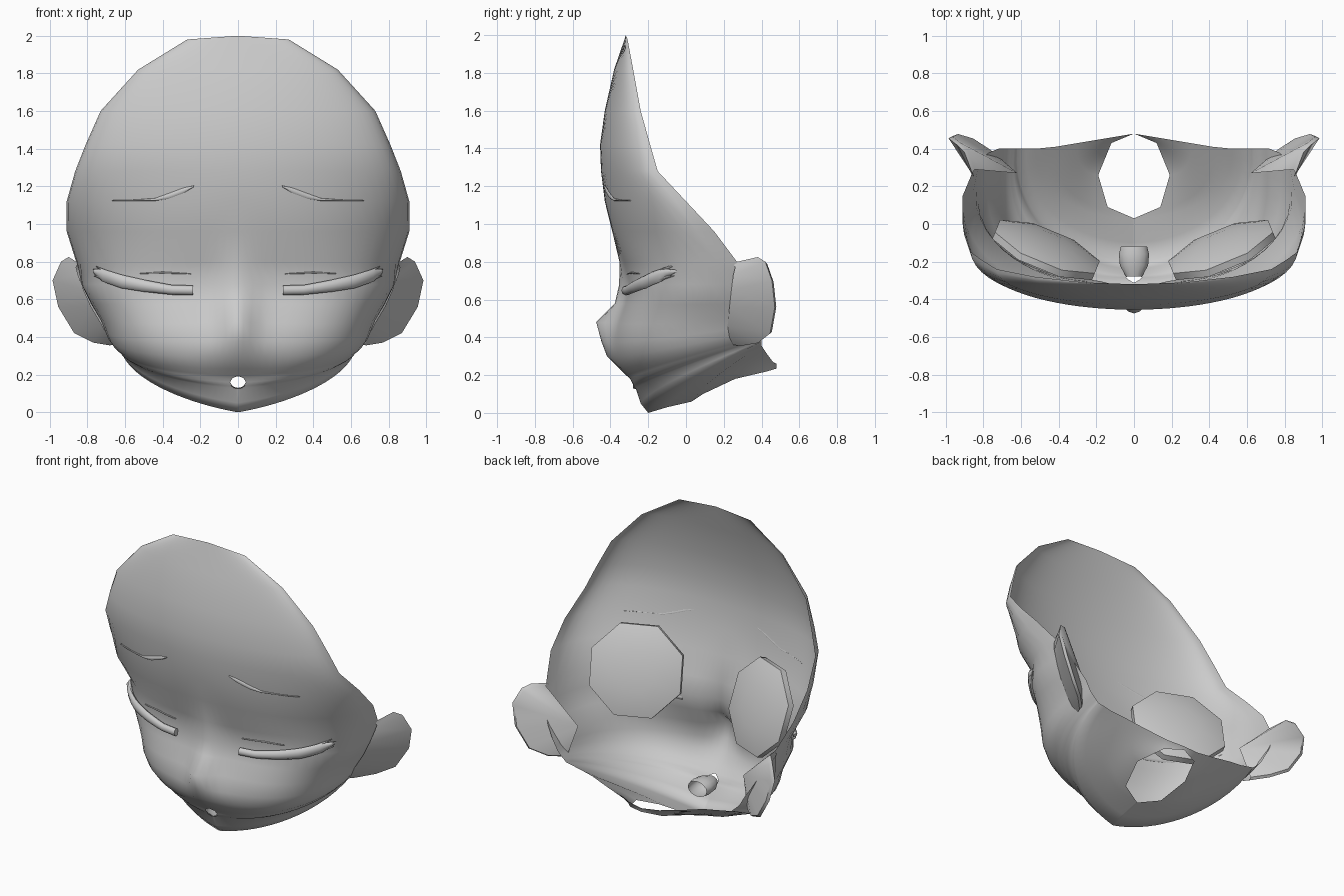
import bpy, bmesh, math
from mathutils import Vector
from mathutils.bvhtree import BVHTree

cube = bpy.data.objects.get("Cube")
if cube:
    bpy.data.objects.remove(cube, do_unlink=True)

# The single clay colour
clay = bpy.data.materials.new("clay_grey")
clay.use_nodes = True
CLAY = (0.6, 0.6, 0.6, 1)
clay.diffuse_color = CLAY
for node in clay.node_tree.nodes:
    if node.type == 'BSDF_PRINCIPLED':
        node.inputs["Base Color"].default_value = CLAY
        node.inputs["Roughness"].default_value = 0.7


def make_part(name, verts, faces, angle=60):
    """Create a mirrored, smooth shaded part from its +x half."""
    mesh = bpy.data.meshes.new(name)
    mesh.from_pydata([tuple(v) for v in verts], [], faces)
    bm = bmesh.new()
    bm.from_mesh(mesh)
    bmesh.ops.remove_doubles(bm, verts=bm.verts, dist=0.0005)
    bm.to_mesh(mesh)
    bm.free()
    mesh.materials.append(clay)
    obj = bpy.data.objects.new(name, mesh)
    bpy.context.collection.objects.link(obj)
    mirror = obj.modifiers.new("mirror", 'MIRROR')
    mirror.merge_threshold = 0.001
    bpy.ops.object.select_all(action='DESELECT')
    obj.select_set(True)
    bpy.context.view_layer.objects.active = obj
    bpy.ops.object.shade_smooth_by_angle(angle=math.radians(angle))
    return obj


def grid_faces(rows, cols, closed=False):
    """Quads joining consecutive rows of equal length."""
    faces = []
    for i in range(rows - 1):
        for j in range(cols if closed else cols - 1):
            k = (j + 1) % cols
            faces.append((i * cols + j, (i + 1) * cols + j,
                          (i + 1) * cols + k, i * cols + k))
    return faces


# Face shell: forehead rows as (height, front y, rim x, rim y)
forehead = [(2, -.32, 0, -.32), (1.98, -.325, .27, -.31),
            (1.82, -.38, .53, -.28), (1.6, -.43, .73, -.24),
            (1.42, -.455, .81, -.19), (1.28, -.45, .865, -.15),
            (1.12, -.43, .91, 0), (.96, -.39, .91, .15),
            (.8, -.335, .86, .27)]

# Open rim behind the cheeks and jaw, down to the nape
rim = [Vector(p) for p in [
    (.82, .34, .68), (.77, .38, .58), (.72, .40, .5), (.68, .40, .43),
    (.62, .40, .375), (.52, .40, .355), (.42, .41, .34), (.30, .43, .31),
    (.12, .46, .27), (0, .48, .26)]]

# Lower rows as (start x, y, z, position along rim, corner y, corner z,
# power); a start off the midline leaves the mouth and neck openings
jaw = [(0, -.30, .68, 0, -.305, .68, .75),
       (0, -.325, .58, 1, -.33, .565, .75),
       (0, -.365, .48, 2, -.365, .455, .76),
       (0, -.385, .38, 2.5, -.38, .355, .78),
       (0, -.375, .30, 2.9, -.365, .28, .81),
       (0, -.34, .23, 3.2, -.335, .235, .84),
       (0, -.31, .195, 3.4, -.31, .215, .87),
       (.03, -.295, .18, 3.5, -.295, .205, .9),
       (.042, -.285, .16, 3.6, -.28, .195, .92),
       (.03, -.275, .14, 3.7, -.265, .185, .95),
       (0, -.265, .125, 3.8, -.25, .175, .97),
       (0, -.24, .05, 3.9, -.21, .145, 1),
       (0, -.2, 0, 4, -.16, .12, 1),
       (0, -.1, .03, 4.5, -.08, .12, 1),
       (0, .03, .06, 5, .03, .13, 1),
       (.14, .09, .1, 6, .1, .17, 1),
       (.19, .26, .18, 7, .27, .23, 1),
       (.12, .43, .22, 8, .43, .24, 1),
       (0, .48, .235, 9, .48, .25, 1)]

COLS = 21


def face_row(start, end, corner, power):
    """Quarter superellipse from the midline to the rim."""
    centre = start + end - corner
    row = []
    for j in range(COLS):
        a = (j / (COLS - 1)) ** 1.6 * math.pi / 2
        c, s = max(math.cos(a), 0) ** power, math.sin(a) ** power
        row.append(centre + (start - centre) * c + (end - centre) * s)
    return row


def bump(v, height, z, width, tall):
    """Forward push of a small mound on the midline."""
    return height * math.exp(-(v.x / width) ** 2 - ((v.z - z) / tall) ** 2)


shell = []
for z, y, rx, ry in forehead:
    power = 1 if z > 1 else .85
    shell += face_row(Vector((0, y, z)), Vector((rx, ry, z)),
                      Vector((rx, y, z)), power)
for x, y, z, t, corner_y, corner_z, power in jaw:
    i = min(int(t), len(rim) - 2)
    end = rim[i].lerp(rim[i + 1], t - i)
    shell += face_row(Vector((x, y, z)), end,
                      Vector((end.x * 1.1, corner_y, corner_z)), power)
for v in shell:
    if v.y < -.2:  # button nose, its bridge and the upper lip
        v.y -= (bump(v, .1, .475, .09, .075) + bump(v, .055, .66, .12, .13)
                + bump(v, .055, .34, .15, .08))
shell_faces = grid_faces(len(forehead) + len(jaw), COLS)
make_part("face_shell", shell, shell_faces, angle=80)
surface = BVHTree.FromPolygons(shell, shell_faces)


# Strips that lie on the front of the face
def face_strip(name, path, depth, sides=8, steps=4):
    """Sweep an oval along (x, z, half height) points on the face."""
    points = [Vector(path[0])]
    for start, end in zip(path, path[1:]):
        points += [Vector(start).lerp(Vector(end), (s + 1) / steps)
                   for s in range(steps)]
    verts = []
    for x, z, half in points:
        hit = surface.ray_cast(Vector((x, -2, z)), Vector((0, 1, 0)))[0]
        y = (hit.y if hit else -.1) - depth * .8
        for k in range(sides):
            a = math.tau * k / sides
            verts.append((x, y + depth * math.cos(a), z + half * math.sin(a)))
    faces = grid_faces(len(points), sides, closed=True)
    last = (len(points) - 1) * sides
    faces += [tuple(range(sides)), tuple(range(last + sides - 1, last - 1, -1))]
    make_part(name, verts, faces)


face_strip("closed_eyelashes", [
    (.24, .648, .026), (.35, .65, .026), (.5, .672, .032),
    (.62, .695, .036), (.72, .728, .034), (.77, .75, .01)], .022)
face_strip("lash_tips_upper", [(.68, .73, .018), (.755, .775, .002)], .015)
face_strip("lash_tips_lower", [(.70, .71, .018), (.765, .725, .002)], .015)
face_strip("eyelid_creases", [
    (.25, .735, .002), (.4, .742, .005), (.52, .737, .002)], .005)
face_strip("eyebrows", [
    (.235, 1.2, .004), (.29, 1.178, .014), (.37, 1.148, .014),
    (.44, 1.13, .007), (.55, 1.126, .003), (.67, 1.124, .002)], .005)

# Eyes: shallow domes hidden behind the lids, tilted slightly upward
back = Vector((-.36, .88, .3)).normalized()
across = Vector((.92, .38, 0)).normalized()
up = back.cross(across).normalized()
eye_centre = Vector((.46, -.12, .84))
eye_verts = []
SIDES = 8
for radius, lift in [(.31, -.04), (.31, 0), (.26, .015), (.14, .035), (0, .04)]:
    for k in range(SIDES):
        a = math.tau * (k + .5) / SIDES
        eye_verts.append(eye_centre + back * lift + across * radius * math.cos(a)
                         + up * radius * math.sin(a))
make_part("hidden_eyes", eye_verts, grid_faces(5, SIDES, closed=True), angle=50)

# Mouth: short open tube behind the lips
mouth_verts = []
for y, rx, rz in [(-.28, .042, .03), (-.22, .075, .05),
                  (-.16, .08, .055), (-.12, .07, .05)]:
    for k in range(9):
        a = math.pi * (k / 8 - .5)
        mouth_verts.append((rx * math.cos(a), y, .16 + rz * math.sin(a)))
make_part("mouth_tube", mouth_verts, grid_faces(4, 9))

# Ears: cups with a front wall from the head and an inner wall to a deep root
ear_root = [(.85, .25, .79), (.86, .26, .77), (.85, .25, .73),
            (.82, .24, .65), (.78, .23, .56), (.72, .22, .46),
            (.69, .23, .40), (.66, .25, .36)]
ear_edge = [(.86, .27, .80), (.90, .38, .825), (.94, .42, .80),
            (.985, .455, .70), (.955, .47, .56), (.87, .445, .42),
            (.77, .38, .37), (.68, .29, .355)]
deep_root = Vector((.62, .27, .57))
ear_verts = [Vector(p) for p in ear_root + ear_edge]
ear_verts += [Vector(p).lerp(deep_root, .06) + Vector((0, .02, 0))
              for p in ear_edge]
ear_verts += [deep_root] * len(ear_edge)
make_part("ears", ear_verts, grid_faces(4, len(ear_edge)), angle=50)
